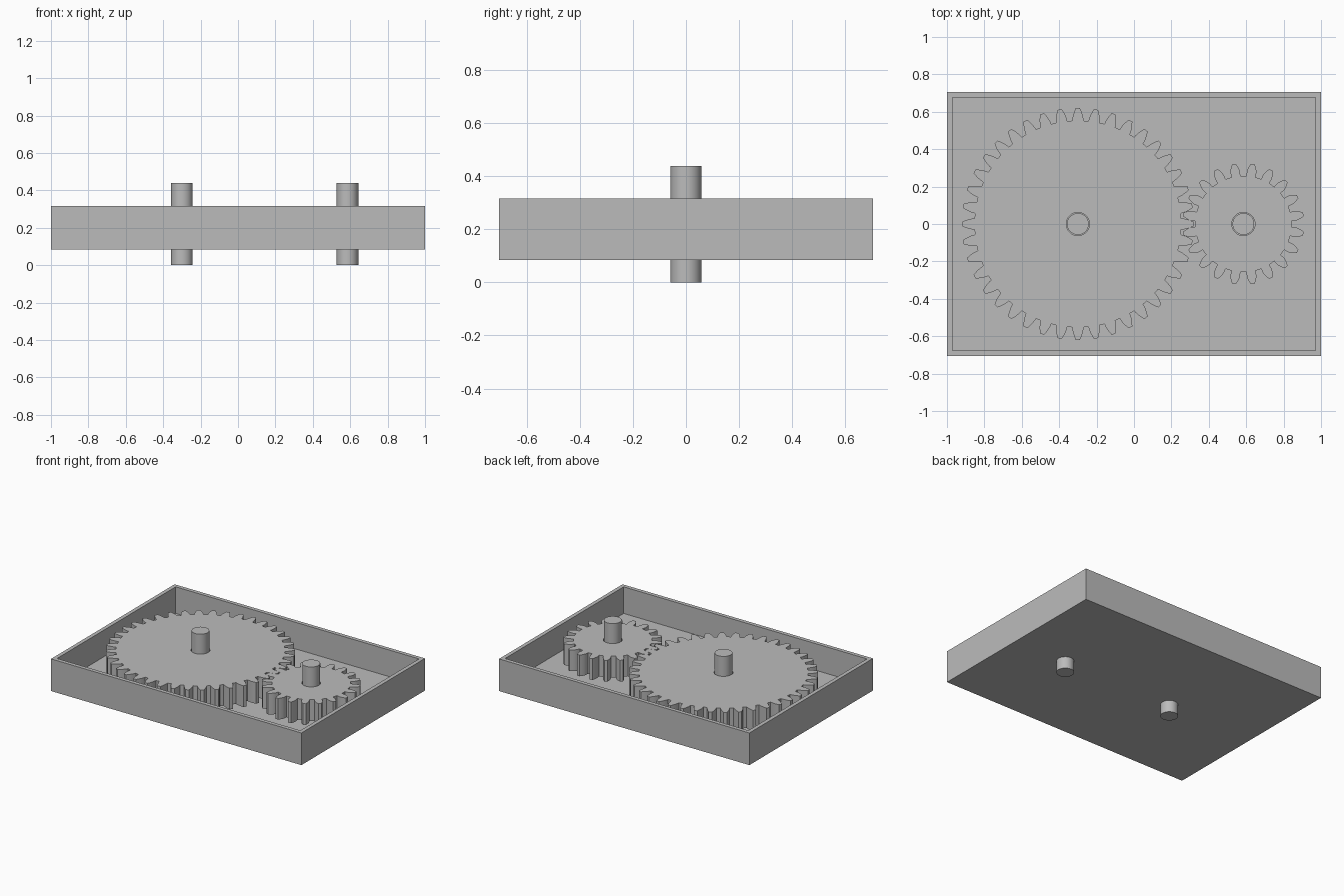
import bpy, bmesh
from math import pi, cos, sin, tan, acos, radians

if "Cube" in bpy.data.objects:
    bpy.data.objects.remove(bpy.data.objects["Cube"], do_unlink=True)

GREY = (0.5, 0.5, 0.5, 1)
mat = bpy.data.materials.new("plain grey")
mat.use_nodes = True
mat.diffuse_color = GREY
mat.node_tree.nodes["Principled BSDF"].inputs["Base Color"].default_value = GREY

TRAY_BOTTOM, TRAY_TOP, WALL = 0.085, 0.317, 0.04
GEAR_BOTTOM, GEAR_TOP = 0.145, 0.298
SHAFT_TOP, SHAFT_R, BORE_R = 0.44, 0.058, 0.062
MODULE, PRESSURE = 0.0295, radians(20)


def finish(bm, name):
    bmesh.ops.recalc_face_normals(bm, faces=bm.faces)
    mesh = bpy.data.meshes.new(name)
    bm.to_mesh(mesh)
    bm.free()
    mesh.materials.append(mat)
    obj = bpy.data.objects.new(name, mesh)
    bpy.context.collection.objects.link(obj)
    return obj


def smooth(obj, angle):
    bpy.ops.object.select_all(action="DESELECT")
    obj.select_set(True)
    bpy.context.view_layer.objects.active = obj
    bpy.ops.object.shade_smooth_by_angle(angle=radians(angle))


def gear_profile(teeth, turn):
    """Involute tooth outline as (radius, angle) pairs."""
    pitch = MODULE * teeth / 2
    base, tip, root = pitch * cos(PRESSURE), pitch + MODULE, pitch - 1.25 * MODULE

    def half_angle(r):
        a = acos(min(1, base / r))
        return pi / (2 * teeth) + tan(PRESSURE) - PRESSURE - (tan(a) - a)

    start = max(base, root)
    flank = [(root, half_angle(start))]
    flank += [(r, half_angle(r)) for r in
              (start + (tip - start) * t for t in (0.1, 0.4, 0.7, 1))]
    outline = []
    for i in range(teeth):
        mid = turn + i * 2 * pi / teeth
        outline += [(r, mid - a) for r, a in flank]
        outline += [(r, mid + a) for r, a in reversed(flank)]
    return outline


def make_gear(name, x, teeth, turn):
    bm = bmesh.new()
    bore = [(BORE_R, i * 2 * pi / 32) for i in range(32)]
    for loop in (gear_profile(teeth, turn), bore):
        verts = [bm.verts.new((x + r * cos(a), r * sin(a), GEAR_BOTTOM)) for r, a in loop]
        for a, b in zip(verts, verts[1:] + verts[:1]):
            bm.edges.new((a, b))
    bmesh.ops.triangle_fill(bm, use_beauty=True, edges=bm.edges[:], normal=(0, 0, 1))
    ext = bmesh.ops.extrude_face_region(bm, geom=bm.faces[:], use_keep_orig=True)
    top = [g for g in ext["geom"] if isinstance(g, bmesh.types.BMVert)]
    bmesh.ops.translate(bm, verts=top, vec=(0, 0, GEAR_TOP - GEAR_BOTTOM))
    smooth(finish(bm, name), 25)


def make_shaft(name, x):
    bm = bmesh.new()
    bmesh.ops.create_cone(bm, cap_ends=True, segments=32, radius1=SHAFT_R,
                          radius2=SHAFT_R, depth=SHAFT_TOP)
    bmesh.ops.translate(bm, verts=bm.verts, vec=(x, 0, SHAFT_TOP / 2))
    smooth(finish(bm, name), 30)


# Open tray: a box whose top is inset and pushed down to the floor
bm = bmesh.new()
bmesh.ops.create_cube(bm, size=1)
bmesh.ops.scale(bm, verts=bm.verts, vec=(2, 1.41, TRAY_TOP - TRAY_BOTTOM))
bmesh.ops.translate(bm, verts=bm.verts, vec=(0, 0, (TRAY_TOP + TRAY_BOTTOM) / 2))
bm.normal_update()
lid = max(bm.faces, key=lambda f: f.calc_center_median().z)
bmesh.ops.inset_region(bm, faces=[lid], thickness=WALL)
floor = bmesh.ops.extrude_discrete_faces(bm, faces=[lid])["faces"][0]
bmesh.ops.translate(bm, verts=floor.verts, vec=(0, 0, TRAY_BOTTOM + WALL - TRAY_TOP))
finish(bm, "tray")

# Meshing gears, the small one turned by half a tooth, each on its shaft
for size, x, teeth, turn in (("large", -0.3, 40, 0), ("small", 0.585, 20, pi / 20)):
    make_gear(size + "_gear", x, teeth, turn)
    make_shaft(size + "_gear_shaft", x)
